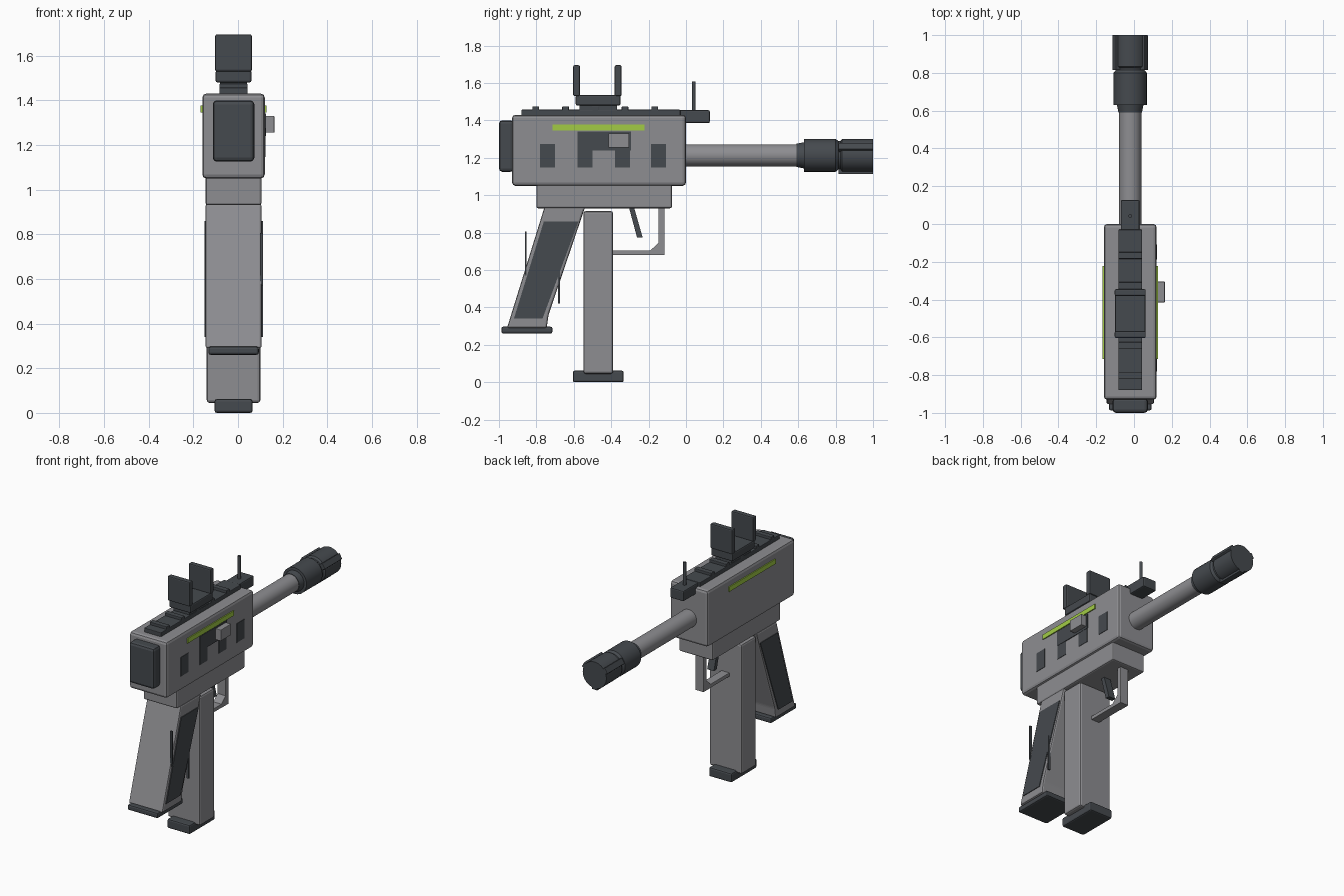
import bpy, bmesh, math

if "Cube" in bpy.data.objects:
    bpy.data.objects.remove(bpy.data.objects["Cube"])

CX = -0.02      # middle plane of the body
BZ = 1.213      # barrel axis height


def material(name, rgb):
    m = bpy.data.materials.new(name)
    m.diffuse_color = (*rgb, 1)
    m.use_nodes = True
    m.node_tree.nodes["Principled BSDF"].inputs["Base Color"].default_value = m.diffuse_color
    return m


GRAY = material("metal_gray", (0.27, 0.27, 0.285))
DARK = material("dark_gray", (0.06, 0.068, 0.077))
GREEN = material("lime_green", (0.36, 0.60, 0.06))


def finish(name, bm, mat, bevel=0.0, smooth=False):
    bmesh.ops.recalc_face_normals(bm, faces=bm.faces)
    if bevel:
        bmesh.ops.bevel(bm, geom=bm.edges[:], offset=bevel, segments=2,
                        profile=0.5, affect='EDGES', clamp_overlap=True)
    me = bpy.data.meshes.new(name)
    bm.to_mesh(me)
    bm.free()
    me.materials.append(mat)
    ob = bpy.data.objects.new(name, me)
    bpy.context.collection.objects.link(ob)
    if smooth:
        bpy.ops.object.select_all(action='DESELECT')
        ob.select_set(True)
        bpy.context.view_layer.objects.active = ob
        bpy.ops.object.shade_smooth_by_angle(angle=math.radians(35))
    return ob


def prism(name, pts, x0, x1, mat, bevel=0.0):
    """Side profile (y, z) extruded from x0 to x1."""
    bm = bmesh.new()
    a = [bm.verts.new((x0, y, z)) for y, z in pts]
    b = [bm.verts.new((x1, y, z)) for y, z in pts]
    n = len(pts)
    bm.faces.new(a)
    bm.faces.new(b[::-1])
    for i in range(n):
        j = (i + 1) % n
        bm.faces.new((a[i], b[i], b[j], a[j]))
    return finish(name, bm, mat, bevel)


def box(name, x, y, z, mat, bevel=0.0):
    pts = [(y[0], z[0]), (y[1], z[0]), (y[1], z[1]), (y[0], z[1])]
    return prism(name, pts, x[0], x[1], mat, bevel)


def mid(h):
    return (CX - h, CX + h)


def lathe(name, prof, mat, n=32):
    """(y, radius) profile turned around the barrel axis."""
    bm = bmesh.new()
    rings = [[bm.verts.new((CX + r * math.cos(2 * math.pi * i / n), y,
                            BZ + r * math.sin(2 * math.pi * i / n)))
              for i in range(n)] for y, r in prof]
    for p, q in zip(rings, rings[1:]):
        for i in range(n):
            j = (i + 1) % n
            bm.faces.new((p[i], p[j], q[j], q[i]))
    bm.faces.new(rings[0])
    bm.faces.new(rings[-1])
    return finish(name, bm, mat, smooth=True)


# main body
box("receiver", mid(0.14), (-0.93, 0.0), (1.05, 1.43), GRAY, 0.018)
box("lower_receiver", mid(0.125), (-0.80, -0.075), (0.93, 1.06), GRAY, 0.01)
box("rear_cap", mid(0.093), (-1.0, -0.92), (1.125, 1.40), DARK, 0.018)

# barrel and muzzle
lathe("barrel", [(-0.02, 0.059), (0.62, 0.059)], GRAY)
lathe("muzzle", [(0.59, 0.062), (0.63, 0.07), (0.631, 0.088), (0.80, 0.088),
                 (0.815, 0.076), (0.825, 0.076), (0.835, 0.088), (1.0, 0.088)], DARK)
for k in range(3):
    rib = box(f"muzzle_rib_{k + 1}", (0.04, 0.10), (0.815, 1.0), (-0.02, 0.02), DARK, 0.004)
    rib.location = (CX, 0, BZ)
    rib.rotation_euler = (0, math.radians(90 + 120 * k), 0)

# top rail with cross ridges
box("top_rail", mid(0.063), (-0.88, -0.03), (1.425, 1.457), DARK, 0.004)
for k in range(5):
    y = -0.803 + 0.159 * k
    box(f"rail_ridge_{k + 1}", mid(0.063), (y - 0.018, y + 0.018), (1.45, 1.475), DARK, 0.004)

# rear sight
box("sight_foot", mid(0.06), (-0.57, -0.37), (1.455, 1.485), DARK)
box("sight_base", mid(0.08), (-0.59, -0.35), (1.48, 1.535), DARK, 0.008)
for name, y in (("rear", -0.585), ("front", -0.363)):
    box(f"sight_plate_{name}", mid(0.082), (y - 0.018, y + 0.018), (1.53, 1.695), DARK, 0.007)

# front sight
box("front_sight_block", mid(0.05), (-0.035, 0.127), (1.385, 1.455), DARK, 0.008)
bm = bmesh.new()
bmesh.ops.create_cone(bm, cap_ends=True, segments=16, radius1=0.01, radius2=0.01, depth=0.16)
post = finish("front_sight_post", bm, DARK, smooth=True)
post.location = (CX, 0.042, 1.527)

# side stripes on both sides
for name, x in (("right", (0.115, 0.127)), ("left", (-0.167, -0.155))):
    box(f"stripe_{name}", x, (-0.715, -0.222), (1.345, 1.377), GREEN)

# vents, ejection port and charging handle on the right side
for k, y in enumerate((-0.74, -0.54, -0.34, -0.148)):
    box(f"vent_{k + 1}", (0.112, 0.123), (y - 0.04, y + 0.04), (1.147, 1.275), DARK)
box("ejection_port", (0.112, 0.125), (-0.58, -0.295), (1.24, 1.34), DARK)
box("charging_handle", (0.11, 0.163), (-0.415, -0.305), (1.255, 1.33), GRAY, 0.003)

# pistol grip with side panels
prism("grip", [(-0.957, 0.29), (-0.745, 0.29), (-0.735, 0.36), (-0.54, 0.935), (-0.757, 0.935)],
      CX - 0.126, CX + 0.126, GRAY, 0.01)
for name, s in (("right", 1), ("left", -1)):
    prism(f"grip_panel_{name}", [(-0.92, 0.34), (-0.767, 0.34), (-0.575, 0.86), (-0.76, 0.86)],
          CX + s * 0.115, CX + s * 0.131, DARK)
for name, y, z in (("rear", -0.857, (0.57, 0.805)), ("front", -0.68, (0.42, 0.655))):
    box(f"grip_rod_{name}", (0.098, 0.112), (y - 0.005, y + 0.005), z, DARK)
box("grip_base", mid(0.113), (-0.987, -0.714), (0.26, 0.297), DARK, 0.01)

# magazine
box("magazine", mid(0.12), (-0.548, -0.39), (0.045, 0.915), GRAY, 0.012)
box("magazine_base", mid(0.085), (-0.605, -0.333), (0.0, 0.062), DARK, 0.01)

# trigger and guard
prism("trigger", [(-0.305, 0.935), (-0.278, 0.935), (-0.232, 0.775), (-0.262, 0.775)],
      CX - 0.025, CX + 0.025, DARK)
box("guard_front", mid(0.03), (-0.147, -0.115), (0.72, 0.935), GRAY, 0.003)
box("guard_bottom", mid(0.03), (-0.392, -0.14), (0.68, 0.705), GRAY, 0.003)
prism("guard_corner", [(-0.19, 0.68), (-0.115, 0.68), (-0.115, 0.725), (-0.147, 0.745), (-0.19, 0.705)],
      CX - 0.03, CX + 0.03, GRAY)
